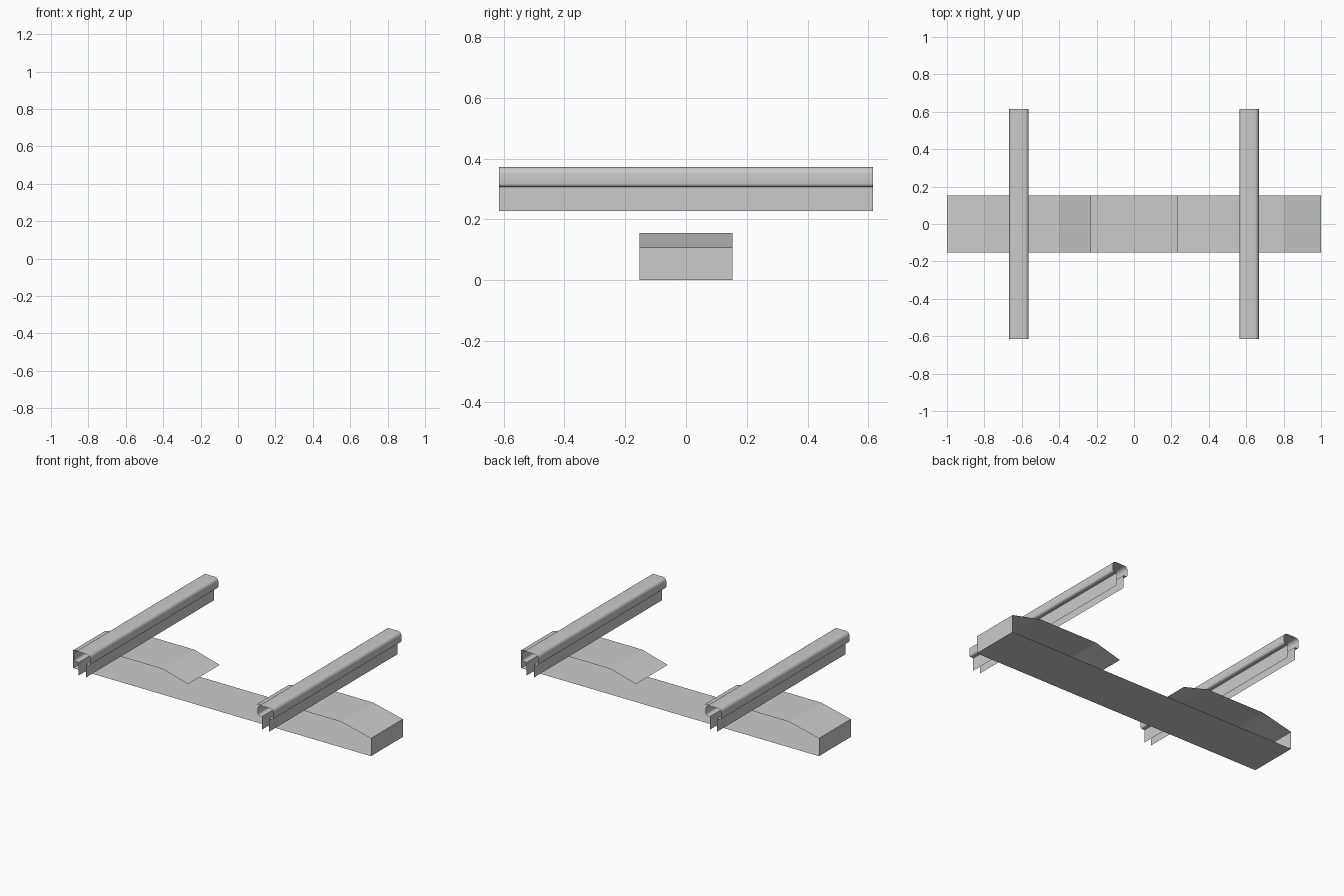
import bpy, bmesh
from math import sin, cos, pi

if "Cube" in bpy.data.objects:
    bpy.data.objects.remove(bpy.data.objects["Cube"])


def sheet(name, profile, half_y, x=0.0, smooth=False):
    """Sweep an open x/z profile along y as a thin uncapped sheet."""
    bm = bmesh.new()
    rows = [[bm.verts.new((x + px, y, pz)) for px, pz in profile]
            for y in (-half_y, half_y)]
    for i in range(len(profile) - 1):
        bm.faces.new((rows[0][i], rows[0][i + 1], rows[1][i + 1], rows[1][i]))
    mesh = bpy.data.meshes.new(name)
    bm.to_mesh(mesh)
    bm.free()
    ob = bpy.data.objects.new(name, mesh)
    bpy.context.collection.objects.link(ob)
    if smooth:
        bpy.ops.object.select_all(action='DESELECT')
        ob.select_set(True)
        bpy.context.view_layer.objects.active = ob
        bpy.ops.object.shade_smooth_by_angle(angle=pi / 5)
    return ob


def arc(cx, cz, r, a0, a1, n=6):
    return [(cx + r * cos(a0 + (a1 - a0) * i / n),
             cz + r * sin(a0 + (a1 - a0) * i / n)) for i in range(n + 1)]


def mirrored(half):
    """Complete a profile by mirroring its right half to the left."""
    return half + [(-px, pz) for px, pz in reversed(half)]


# Base tray: floor, end walls and folded-over humped flaps, open in the middle
flap = [(0.23, 0.108), (0.40, 0.155), (0.80, 0.155), (1.0, 0.108), (1.0, 0.0)]
sheet("base_tray", mirrored(flap), 0.153)

# Cross rails: rounded hollow head on two legs, open at ends and underneath
half = ([(0.024, 0.228), (0.024, 0.307)]
        + arc(0.040, 0.319, 0.012, -pi / 2, 0)
        + arc(0.030, 0.350, 0.022, 0, pi / 2))
for side, x in (("left", -0.615), ("right", 0.615)):
    sheet(side + "_rail", mirrored(half), 0.615, x, smooth=True)
